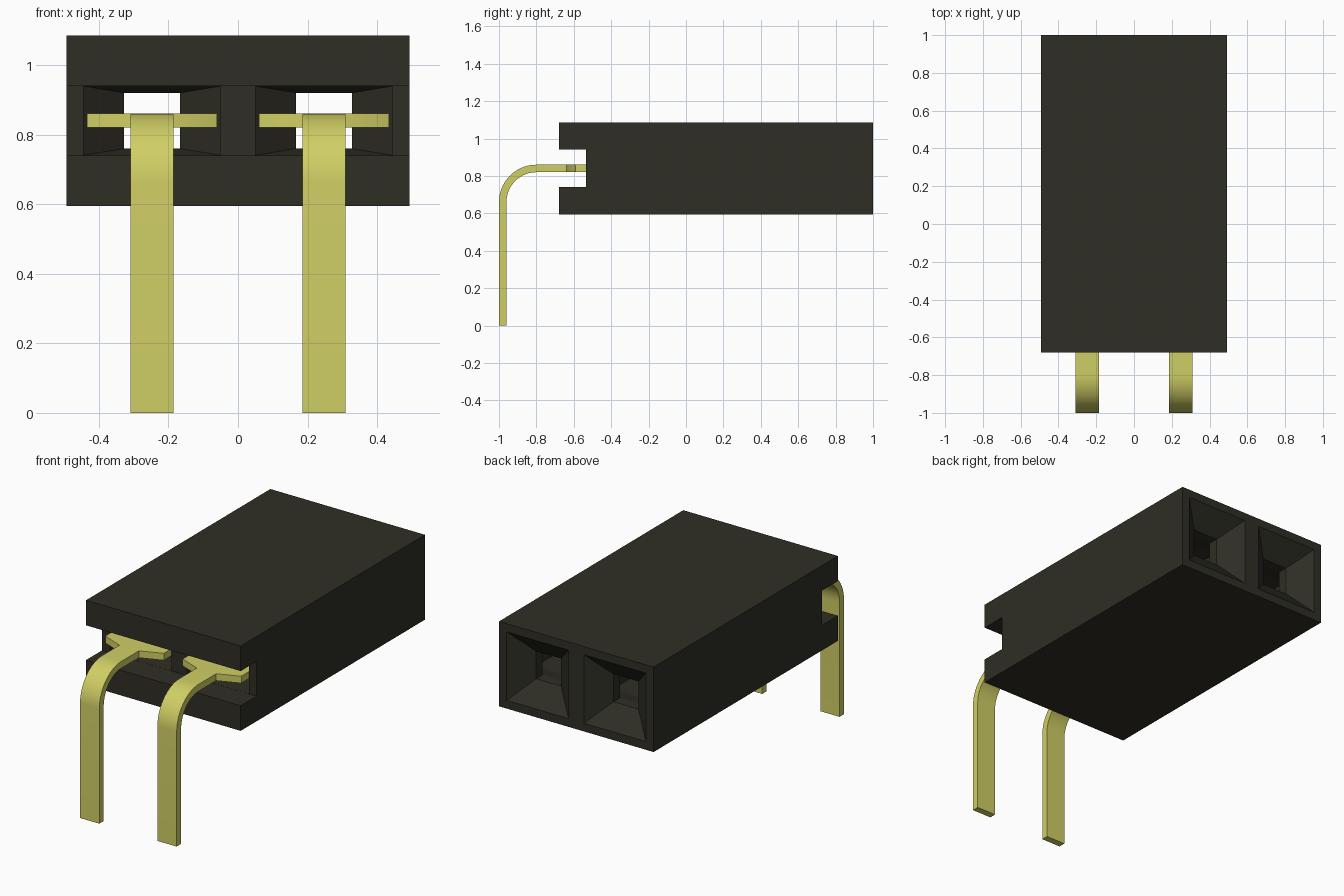
import bpy, bmesh, math
from mathutils import Vector

old = bpy.data.objects.get("Cube")
if old:
    bpy.data.objects.remove(old, do_unlink=True)


def material(name, rgb, rough):
    m = bpy.data.materials.new(name)
    m.use_nodes = True
    m.diffuse_color = (*rgb, 1)
    bsdf = m.node_tree.nodes["Principled BSDF"]
    bsdf.inputs["Base Color"].default_value = (*rgb, 1)
    bsdf.inputs["Roughness"].default_value = rough
    return m


BLACK = material("black plastic", (0.028, 0.027, 0.018), 0.6)
GOLD = material("pale gold metal", (0.63, 0.62, 0.13), 0.4)

PITCH = 0.247     # distance of each contact from the centre line
MID_Z = 0.84      # height of the socket axis


def make_object(name, bm, mat):
    bmesh.ops.recalc_face_normals(bm, faces=bm.faces)
    mesh = bpy.data.meshes.new(name)
    bm.to_mesh(mesh)
    bm.free()
    mesh.materials.append(mat)
    ob = bpy.data.objects.new(name, mesh)
    bpy.context.collection.objects.link(ob)
    return ob


def loft(bm, sections, cx=0.0):
    """Skin rectangles given as (y, half width, half height) along y."""
    rings = []
    for y, w, h in sections:
        rings.append([bm.verts.new((cx + sx * w, y, MID_Z + sz * h))
                      for sx, sz in ((-1, -1), (1, -1), (1, 1), (-1, 1))])
    for a, b in zip(rings, rings[1:]):
        for i in range(4):
            j = (i + 1) % 4
            bm.faces.new((a[i], a[j], b[j], b[i]))
    bm.faces.new(rings[0])
    bm.faces.new(rings[-1])


def extrude_outline(bm, points, offset):
    """Make a flat outline and push it out into a solid."""
    face = bm.faces.new([bm.verts.new(p) for p in points])
    new = bmesh.ops.extrude_face_region(bm, geom=[face])["geom"]
    bmesh.ops.translate(bm, vec=Vector(offset),
                        verts=[v for v in new if isinstance(v, bmesh.types.BMVert)])


# Housing block
bm = bmesh.new()
loft(bm, [(-0.68, 0.4935, 0.245), (1.0, 0.4935, 0.245)])
housing = make_object("housing", bm, BLACK)

# Cutters: full-width slot at the front, then a stepped cavity for each contact
cutters = []
bm = bmesh.new()
loft(bm, [(-0.8, 0.6, 0.1), (-0.535, 0.6, 0.1)])
cutters.append(make_object("slot_cutter", bm, BLACK))
for side in (-1, 1):
    bm = bmesh.new()
    loft(bm, [(-0.6, 0.197, 0.0995), (0.74, 0.197, 0.0995),
              (0.84, 0.08, 0.08), (0.90, 0.08, 0.08),
              (1.02, 0.221, 0.221)], side * PITCH)
    cutters.append(make_object("cavity_cutter", bm, BLACK))

for c in cutters:
    c.hide_render = True
    mod = housing.modifiers.new("cut", 'BOOLEAN')
    mod.operation = 'DIFFERENCE'
    mod.solver = 'EXACT'
    mod.object = c
bpy.context.view_layer.update()
cut_mesh = bpy.data.meshes.new_from_object(
    housing.evaluated_get(bpy.context.evaluated_depsgraph_get()))
housing.modifiers.clear()
housing.data = cut_mesh
for c in cutters:
    bpy.data.objects.remove(c, do_unlink=True)

# Bent contacts: a curved leg that spreads into a two-pronged fork
THICK, STEM, BEND = 0.04, 0.0615, 0.2
TOP = MID_Z + THICK / 2
STEPS = 14


def bend(radius):
    arc = [math.pi - math.pi / 2 * i / STEPS for i in range(STEPS + 1)]
    return [(-1 + BEND + radius * math.cos(a), TOP - BEND + radius * math.sin(a))
            for a in arc]


leg_profile = ([(-1.0, 0.0)] + bend(BEND) + [(-0.64, TOP), (-0.64, TOP - THICK)]
               + bend(BEND - THICK)[::-1] + [(-1.0 + THICK, 0.0)])
half_fork = [(STEM, -0.64), (0.187, -0.59), (0.187, 0.55), (0.15, 0.68),
             (0.09, 0.68), (0.05, 0.55), (0.09, 0.4), (0.09, -0.35)]
fork = half_fork + [(-x, y) for x, y in reversed(half_fork)]

for side, label in ((1, "left"), (-1, "right")):
    cx = side * PITCH
    bm = bmesh.new()
    extrude_outline(bm, [(cx - STEM, y, z) for y, z in leg_profile], (2 * STEM, 0, 0))
    extrude_outline(bm, [(cx + x, y, TOP - THICK) for x, y in fork], (0, 0, THICK))
    pin = make_object(label + "_contact_pin", bm, GOLD)
    bpy.ops.object.select_all(action='DESELECT')
    pin.select_set(True)
    bpy.context.view_layer.objects.active = pin
    bpy.ops.object.shade_smooth_by_angle(angle=math.radians(30))
